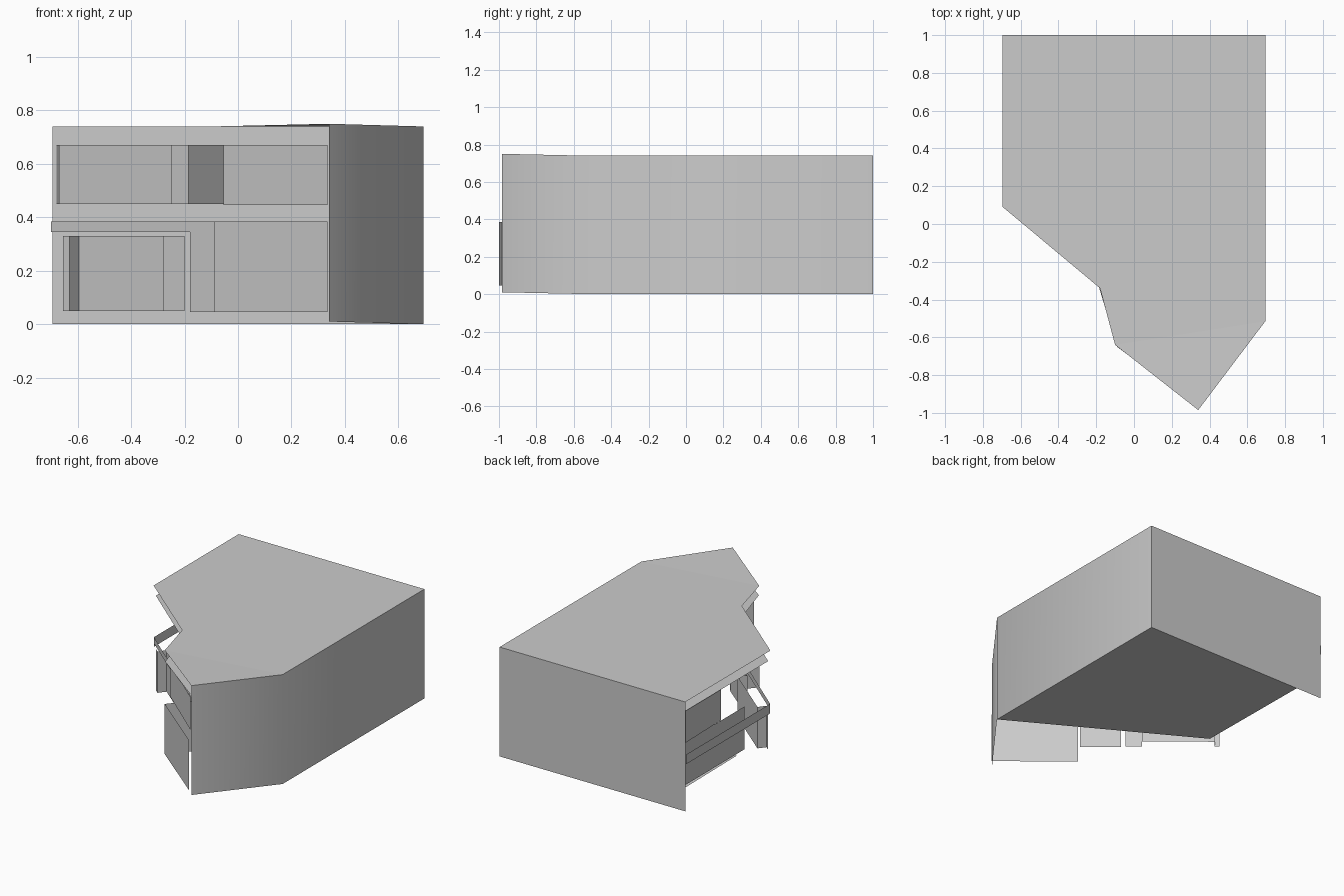
import bpy
import math

if "Cube" in bpy.data.objects:
    bpy.data.objects.remove(bpy.data.objects["Cube"], do_unlink=True)

GREY = (0.6, 0.6, 0.6, 1.0)
mat = bpy.data.materials.new("plain grey")
mat.use_nodes = True
mat.diffuse_color = GREY
mat.node_tree.nodes["Principled BSDF"].inputs["Base Color"].default_value = GREY

TIP = (0.34, -0.985)
BOTTOM, TOP, LIFT = 0.0, 0.74, 0.01


def build(name, verts, faces):
    mesh = bpy.data.meshes.new(name)
    mesh.from_pydata(verts, [], faces)
    mesh.materials.append(mat)
    obj = bpy.data.objects.new(name, mesh)
    bpy.context.collection.objects.link(obj)
    return obj


def lifted(point, z):
    """Raise the front tip slightly."""
    return (*point, z + (LIFT if point == TIP else 0))


def sheet(name, outline, z, faces):
    """Thin horizontal sheet."""
    return build(name, [lifted(p, z) for p in outline], faces)


def wall(name, path, z0, z1):
    """Upright thin wall along a path; it faces the right-hand side of the path."""
    n = len(path)
    verts = [lifted(p, z0) for p in path] + [lifted(p, z1) for p in path]
    faces = [(i, i + 1, n + i + 1, n + i) for i in range(n - 1)]
    return build(name, verts, faces)


# Roof with a raised front tip, ceiling and floor
back_left, back_right = (-0.695, 1), (0.695, 1)
side_corner = (0.695, -0.515)
roof_outline = [back_left, (-0.695, 0.09), (-0.18, -0.34), (-0.10, -0.64),
                TIP, side_corner, back_right]
sheet("roof", roof_outline, TOP, [(0, 1, 2, 3, 5, 6), (3, 4, 5)])
ceiling_outline = [(-0.685, 1), (-0.685, 0.10), (-0.19, -0.32), (-0.09, -0.65),
                   (0.335, -0.97), (0.685, -0.51), (0.685, 1)]
sheet("ceiling", ceiling_outline, 0.67, [range(7)])
floor_outline = [(-0.50, 1), (-0.49, 0.16), side_corner, back_right]
sheet("floor", floor_outline, BOTTOM, [(3, 2, 1, 0)])

# Closed outer walls: angled front corner, side and back
shell = wall("outer_wall", [TIP, side_corner, back_right, back_left], BOTTOM, TOP)
bpy.ops.object.select_all(action="DESELECT")
shell.select_set(True)
bpy.context.view_layer.objects.active = shell
bpy.ops.object.shade_smooth_by_angle(angle=math.radians(45))

# Upper storey: recessed balcony wall, post with return, front panel with return
UP0, UP1 = 0.45, 0.67
wall("upper_balcony_wall", [(-0.68, 1), (-0.67, 0.585), (-0.25, 0.23)], UP0, UP1)
wall("upper_post", [(-0.25, -0.28), (-0.185, -0.335), (-0.05, -0.175)], UP0, UP1)
wall("upper_front_panel", [(0.07, -0.50), (-0.055, -0.65), (0.335, -0.985)], UP0 - 0.003, UP1)

# Parapet band between the storeys
wall("parapet_side", [(-0.70, 1), (-0.70, 0.10)], 0.32, 0.385)
wall("parapet_front", [(-0.70, 0.10), (-0.18, -0.34)], 0.345, 0.385)

# Lower storey: set-back side wall, porch with a shallow recess, front block
wall("lower_side_wall", [(-0.525, 1), (-0.525, 0.125)], 0.04, 0.33)
porch_path = [(-0.655, 0.06), (-0.63, 0.04), (-0.595, 0.086),
              (-0.24, -0.21), (-0.28, -0.255), (-0.20, -0.32)]
wall("lower_porch_wall", porch_path, 0.05, 0.33)
wall("lower_link_wall", [(-0.18, -0.34), (0.02, -0.505)], 0.045, 0.385)
wall("lower_front_block", [(0.03, -0.515), (-0.09, -0.655), (0.335, -1.0)], 0.045, 0.385)
